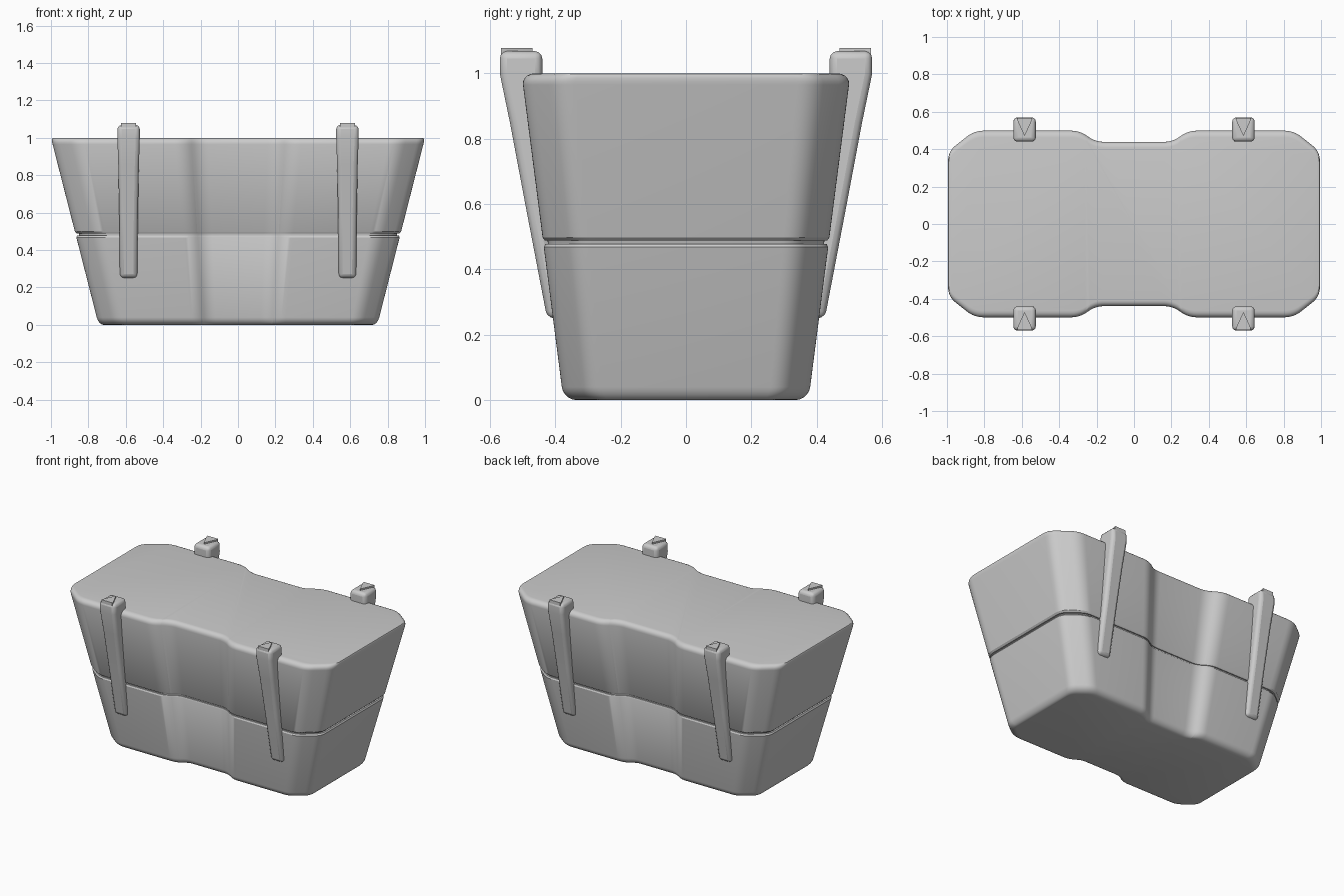
import bpy, bmesh, math
from mathutils import Vector

if "Cube" in bpy.data.objects:
    bpy.data.objects.remove(bpy.data.objects["Cube"], do_unlink=True)

grey = bpy.data.materials.new("plain grey")
grey.use_nodes = True
grey.diffuse_color = (0.6, 0.6, 0.6, 1)
grey.node_tree.nodes["Principled BSDF"].inputs["Base Color"].default_value = (0.6, 0.6, 0.6, 1)


def loft(name, rings, bevel=0.0, angle=30):
    """Skin a closed solid through rings of equal point count."""
    bm = bmesh.new()
    loops = [[bm.verts.new(p) for p in ring] for ring in rings]
    n = len(loops[0])
    for a, b in zip(loops, loops[1:]):
        for i in range(n):
            j = (i + 1) % n
            bm.faces.new((a[i], a[j], b[j], b[i]))
    bm.faces.new(loops[0])
    bm.faces.new(loops[-1])
    bmesh.ops.recalc_face_normals(bm, faces=bm.faces[:])
    mesh = bpy.data.meshes.new(name)
    bm.to_mesh(mesh)
    bm.free()
    mesh.materials.append(grey)
    obj = bpy.data.objects.new(name, mesh)
    bpy.context.collection.objects.link(obj)
    if bevel:
        mod = obj.modifiers.new("soft edges", "BEVEL")
        mod.width, mod.segments, mod.limit_method = bevel, 3, "ANGLE"
        mod.angle_limit = math.radians(25)
    bpy.ops.object.select_all(action="DESELECT")
    obj.select_set(True)
    bpy.context.view_layer.objects.active = obj
    bpy.ops.object.shade_smooth_by_angle(angle=math.radians(angle))
    return obj


def fillet(points, reach, steps=6):
    """Round every corner of a closed outline."""
    out = []
    for i, p in enumerate(points):
        a = p + (points[i - 1] - p).normalized() * reach
        b = p + (points[(i + 1) % len(points)] - p).normalized() * reach
        for k in range(steps + 1):
            t = k / steps
            out.append(a * (1 - t) ** 2 + p * (2 * t * (1 - t)) + b * t * t)
    return out


# Waisted outline with chamfered corners, mirrored from one quarter
quarter = [(1, 0.39), (0.86, 0.5), (0.29, 0.5), (0.21, 0.44)]
half = quarter + [(-x, y) for x, y in reversed(quarter)]
outline = fillet([Vector(p) for p in half + [(-x, -y) for x, y in half]], 0.05)


def section(z, in_x=0.0, in_y=0.0):
    """Outline at height z on the tapered wall, pulled in by the given amounts."""
    sx = 0.745 + 0.255 * z - in_x
    sy = 0.75 + 0.257 * z - in_y * 2
    return [(p.x * sx, p.y * sy, z) for p in outline]


def rounding(z, height, direction, in_x, in_y, steps=5):
    """Quarter-round sections ending at z."""
    angles = [math.pi / 2 * k / steps for k in range(steps + 1)]
    return [section(z - direction * height * (1 - math.sin(a)),
                    in_x * (1 - math.cos(a)), in_y * (1 - math.cos(a))) for a in angles]


# Lower shell, recessed seam and upper shell
loft("lower_shell", rounding(0, 0.04, -1, 0.025, 0.04)[::-1]
     + [section(0.468), section(0.478, 0.008, 0.006)])
loft("seam_core", [section(0.46, 0.018, 0.014), section(0.51, 0.018, 0.014)])
loft("upper_shell", [section(0.488, 0.008, 0.006), section(0.498)]
     + rounding(1, 0.035, 1, 0.012, 0.04))

# Four slanted latches, each with a small wedge on its head
latch_rows = [  # height, half width, outer y, inner y
    (0.25, 0.047, 0.425, 0.38), (0.60, 0.05, 0.492, 0.43),
    (0.85, 0.055, 0.539, 0.45), (1.0, 0.06, 0.57, 0.44), (1.068, 0.06, 0.57, 0.44)]
for side, s in (("front", -1), ("back", 1)):
    for hand, x in (("left", 0.585), ("right", -0.585)):
        loft(f"{side}_{hand}_latch",
             [[(x - w, s * o, z), (x + w, s * o, z), (x + w, s * i, z), (x - w, s * i, z)]
              for z, w, o, i in latch_rows], 0.022)
        loft(f"{side}_{hand}_latch_wedge",
             [[(x - 0.04, s * 0.567, z), (x + 0.04, s * 0.567, z),
               (x + 0.035, s * 0.545, z), (x, s * 0.47, z), (x - 0.035, s * 0.545, z)]
              for z in (1.04, 1.078)])
